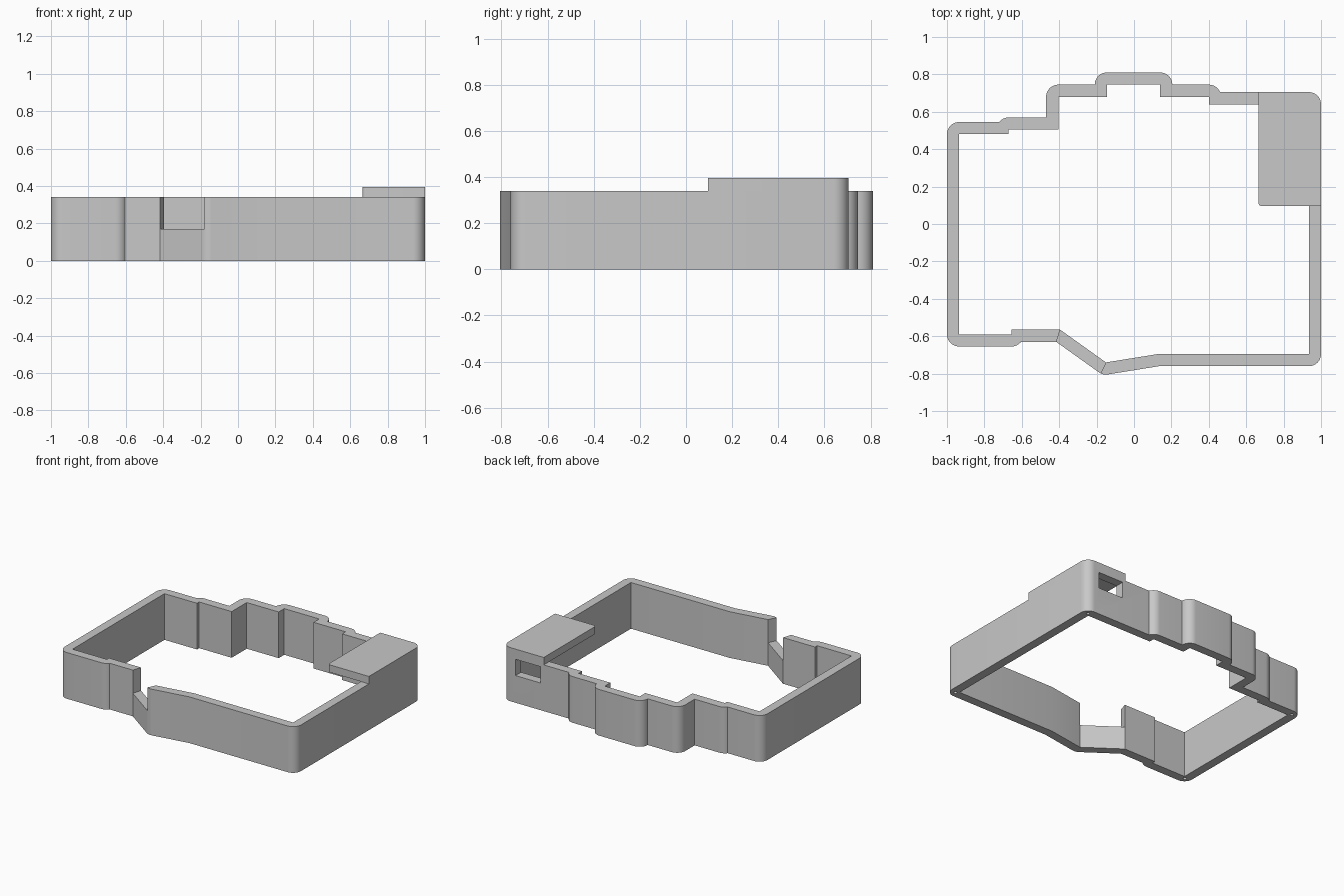
import bpy, bmesh
from math import pi, cos, sin, atan2
from mathutils import Vector
from mathutils.geometry import intersect_line_line_2d as cross_2d

cube = bpy.data.objects.get("Cube")
if cube:
    bpy.data.objects.remove(cube, do_unlink=True)

WALL = 0.065      # wall thickness
HEIGHT = 0.34     # wall height
TOP = 0.395       # top of the corner cover

grey = bpy.data.materials.new("light_grey")
grey.use_nodes = True
grey.diffuse_color = (0.58, 0.58, 0.58, 1)
grey.node_tree.nodes["Principled BSDF"].inputs["Base Color"].default_value = grey.diffuse_color


def arc(c, r, a0, a1, n=10):
    return [Vector((c[0] + r * cos(a0 + (a1 - a0) * i / n),
                    c[1] + r * sin(a0 + (a1 - a0) * i / n))) for i in range(n + 1)]


def prism(name, outline, z0, z1):
    """Extrude a counter-clockwise outline from z0 to z1."""
    bm = bmesh.new()
    base = bm.faces.new([bm.verts.new((p[0], p[1], z0)) for p in outline])
    lid = bmesh.ops.extrude_face_region(bm, geom=[base])["geom"]
    bmesh.ops.translate(bm, vec=(0, 0, z1 - z0),
                        verts=[g for g in lid if isinstance(g, bmesh.types.BMVert)])
    bmesh.ops.recalc_face_normals(bm, faces=bm.faces)
    mesh = bpy.data.meshes.new(name)
    bm.to_mesh(mesh)
    bm.free()
    mesh.materials.append(grey)
    ob = bpy.data.objects.new(name, mesh)
    bpy.context.collection.objects.link(ob)
    return ob


def rect(x0, x1, y0, y1):
    return [(x0, y0), (x1, y0), (x1, y1), (x0, y1)]


def offset(points, r):
    """Grow an outline outwards, rounding its convex corners."""
    raw, n = [], len(points)
    for i in range(n):
        a, b, c = (Vector(points[k % n]) for k in (i - 1, i, i + 1))
        d, e = b - a, c - b
        a0, a1 = atan2(-d.x, d.y), atan2(-e.x, e.y)
        if d.x * e.y - d.y * e.x > 0:
            raw += arc(b, r, a0, a1 + (2 * pi if a1 < a0 else 0))
        else:
            raw += arc(b, r, a0, a1, 1)
    # cut away the small loops left at concave corners
    out, i = [], 0
    while i < len(raw):
        out.append(raw[i])
        following = i + 1
        for j in range(min(i + 16, len(raw) - 2), i + 1, -1):
            hit = cross_2d(raw[i], raw[i + 1], raw[j], raw[j + 1])
            if hit:
                raw[j] = hit
                following = j
                break
        i = following
    return out


def cut(ob, cutter):
    cutter.hide_render = True
    mod = ob.modifiers.new("cut", "BOOLEAN")
    mod.operation = "DIFFERENCE"
    mod.solver = "EXACT"
    mod.object = cutter
    bpy.context.view_layer.objects.active = ob
    bpy.ops.object.modifier_apply(modifier=mod.name)
    bpy.data.objects.remove(cutter, do_unlink=True)


# Inner outline of the frame, counter-clockwise from the front corner at -x
inner = [(-.935, -.59), (-.655, -.59), (-.655, -.565), (-.395, -.565),
         (-.15, -.74), (.13, -.695), (.935, -.695),
         (.935, .64), (.40, .64), (.40, .68), (.14, .68), (.14, .745),
         (-.145, .745), (-.145, .68), (-.405, .68), (-.405, .505),
         (-.67, .505), (-.67, .48), (-.935, .48)]

# Wall ring
frame = prism("frame_wall", offset(inner, WALL), 0, HEIGHT)
cut(frame, prism("opening_cutter", inner, -0.1, HEIGHT + 0.1))

# Lowered slanted stretch at the front
cut(frame, prism("notch_cutter", [(-.43, -.68), (-.195, -.83), (-.135, -.71), (-.38, -.516)],
                 0.17, HEIGHT + 0.1))

# Window through the back wall
cut(frame, prism("window_cutter", rect(.69, .895, .6, .75), 0.20, 0.32))

# Small screw holes under the four corners
for x, y in ((-.935, -.59), (.935, -.695), (.935, .64), (-.935, .48)):
    c = (x + (0.02 if x > 0 else -0.02), y + (0.02 if y > 0 else -0.02))
    cut(frame, prism("hole_cutter", arc(c, 0.012, 0, 2 * pi, 12)[:-1], -0.05, 0.1))

# Cover plate over the back corner
outline = ([Vector((1, .095))] + arc((1 - WALL, .705 - WALL), WALL, 0, pi / 2)
           + [Vector((.665, .705))] + arc((.685, .115), .02, pi, 1.5 * pi, 5))
cover = prism("corner_cover", outline, HEIGHT, TOP)

for ob in (frame, cover):
    bpy.ops.object.select_all(action="DESELECT")
    ob.select_set(True)
    bpy.context.view_layer.objects.active = ob
    bpy.ops.object.shade_smooth_by_angle(angle=0.5)
